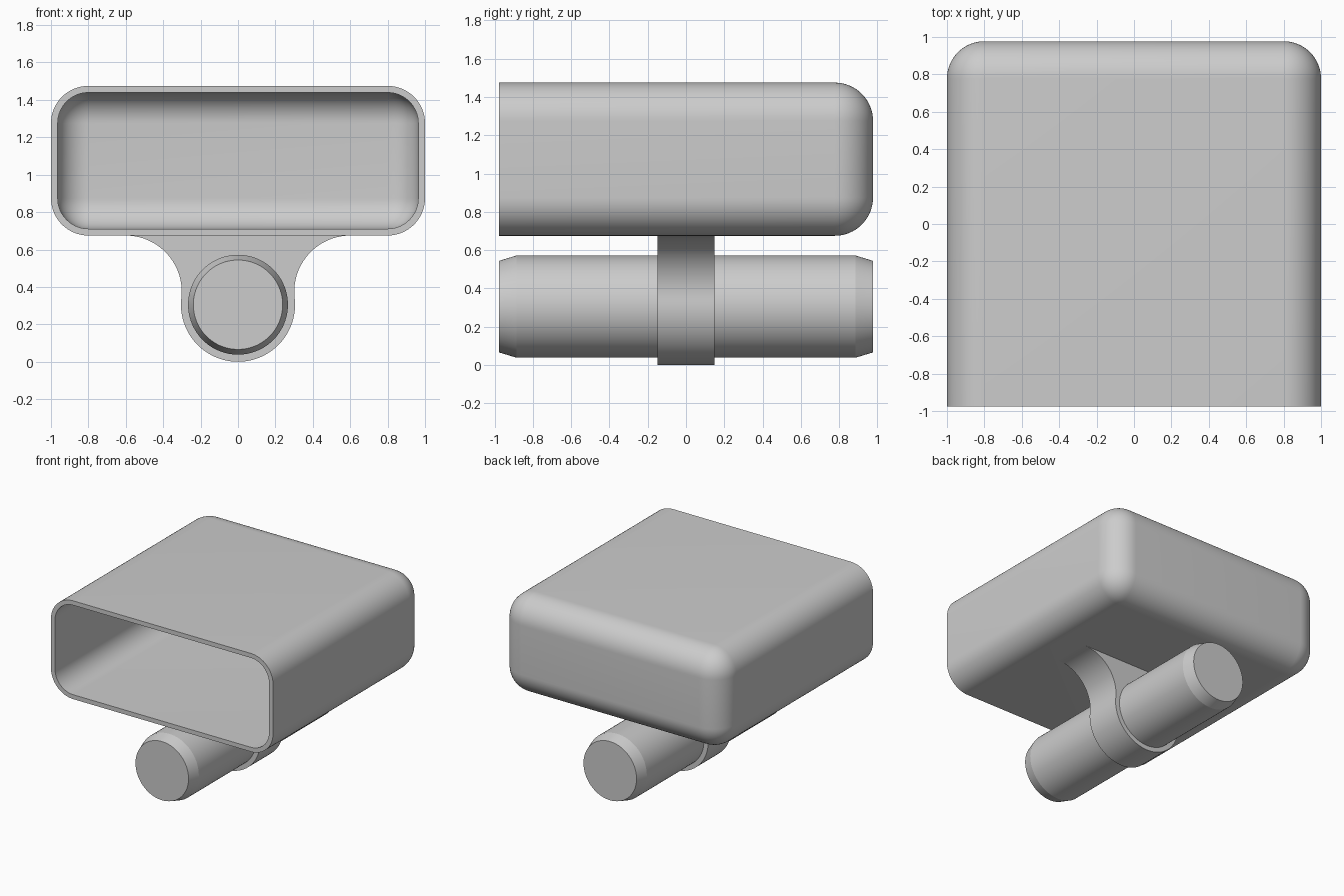
import bpy, bmesh
from math import sin, cos, asin, pi, radians

if "Cube" in bpy.data.objects:
    bpy.data.objects.remove(bpy.data.objects["Cube"])

HALF_Y = 0.977            # half length of shell and rod
AXIS_Z = 0.305            # height of the rod axis
SHELL_Z0, SHELL_Z1 = 0.675, 1.475
CORNER, WALL = 0.2, 0.036

grey = bpy.data.materials.new("light_grey")
grey.use_nodes = True
grey.diffuse_color = (0.604, 0.604, 0.604, 1)
grey.node_tree.nodes["Principled BSDF"].inputs["Base Color"].default_value = grey.diffuse_color


def make_object(name, bm):
    bmesh.ops.recalc_face_normals(bm, faces=bm.faces)
    mesh = bpy.data.meshes.new(name)
    bm.to_mesh(mesh)
    bm.free()
    mesh.materials.append(grey)
    obj = bpy.data.objects.new(name, mesh)
    bpy.context.collection.objects.link(obj)
    return obj


def smooth(obj):
    obj.data.shade_smooth()
    obj.data.set_sharp_from_angle(angle=radians(14))


def arc(cx, cz, r, a0, a1, n):
    angles = [a0 + (a1 - a0) * i / n for i in range(n + 1)]
    return [(cx + r * cos(a), cz + r * sin(a)) for a in angles]


# Hollow shell: rounded box, open at the front
bm = bmesh.new()
bmesh.ops.create_cube(bm, size=1)
for v in bm.verts:
    v.co.x *= 2
    v.co.y *= 2 * HALF_Y
    v.co.z = (SHELL_Z0 + SHELL_Z1) / 2 + v.co.z * (SHELL_Z1 - SHELL_Z0)
rounded = [e for e in bm.edges if any(v.co.y > 0 for v in e.verts)]
bmesh.ops.bevel(bm, geom=rounded, offset=CORNER, offset_type='OFFSET',
                segments=16, profile=0.5, affect='EDGES')
bm.normal_update()
front = [f for f in bm.faces if all(v.co.y < -HALF_Y + 0.001 for v in f.verts)]
bmesh.ops.delete(bm, geom=front, context='FACES_ONLY')
shell = make_object("shell", bm)
wall = shell.modifiers.new("wall", 'SOLIDIFY')
wall.thickness = WALL
wall.offset = -1
wall.use_even_offset = True
bpy.context.view_layer.objects.active = shell
bpy.ops.object.modifier_apply(modifier=wall.name)
smooth(shell)

# Rod with chamfered ends, running front to back
bm = bmesh.new()
rings = []
for y, r in ((-HALF_Y, 0.239), (-0.885, 0.267), (0.885, 0.267), (HALF_Y, 0.239)):
    circle = arc(0, AXIS_Z, r, 0, 2 * pi, 72)[:-1]
    rings.append([bm.verts.new((x, y, z)) for x, z in circle])
for a, b in zip(rings, rings[1:]):
    for i in range(len(a)):
        bm.faces.new((a[i - 1], a[i], b[i], b[i - 1]))
bm.faces.new(rings[0])
bm.faces.new(rings[-1])
smooth(make_object("rod", bm))

# Clamp: round collar flaring tangentially into the shell underside
COLLAR, FLARE, HALF_WIDTH = 0.305, 0.3, 0.15
flare_z = SHELL_Z0 - FLARE
tilt = asin((flare_z - AXIS_Z) / (COLLAR + FLARE))
flare_x = (COLLAR + FLARE) * cos(tilt)
side = arc(flare_x, flare_z, FLARE, pi / 2, pi + tilt, 20)
side += arc(0, AXIS_Z, COLLAR, tilt, -pi / 2, 24)[1:]
profile = side + [(-x, z) for x, z in reversed(side[:-1])]
bm = bmesh.new()
face = bm.faces.new([bm.verts.new((x, -HALF_WIDTH, z)) for x, z in profile])
extruded = bmesh.ops.extrude_face_region(bm, geom=[face], use_keep_orig=True)
moved = [g for g in extruded["geom"] if isinstance(g, bmesh.types.BMVert)]
bmesh.ops.translate(bm, verts=moved, vec=(0, 2 * HALF_WIDTH, 0))
smooth(make_object("clamp", bm))
